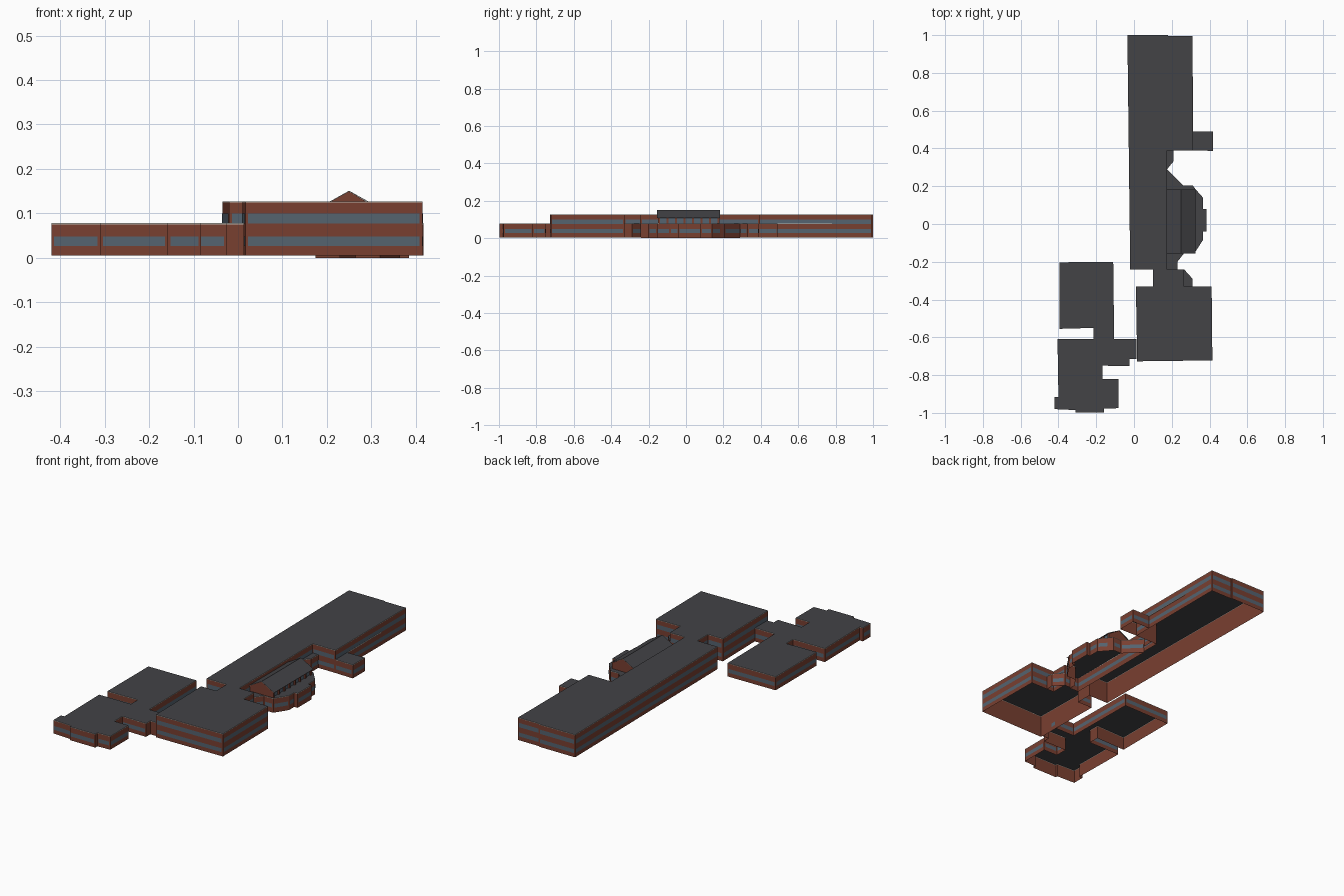
import bpy
import bmesh
from mathutils import Vector

cube = bpy.data.objects.get("Cube")
if cube:
    bpy.data.objects.remove(cube, do_unlink=True)


def material(name, r, g, b):
    m = bpy.data.materials.new(name)
    m.use_nodes = True
    m.diffuse_color = (r, g, b, 1)
    m.node_tree.nodes["Principled BSDF"].inputs["Base Color"].default_value = (r, g, b, 1)
    return m


MATS = [material("red_brick", 0.19, 0.05, 0.03),
        material("blue_grey_glass", 0.09, 0.125, 0.16),
        material("pale_trim", 0.55, 0.53, 0.48),
        material("dark_roof", 0.056, 0.056, 0.062)]
BRICK, GLASS, TRIM, ROOF = range(4)

BASE, LOW, TALL = 0.005, 0.078, 0.127
GROUND_WINDOWS, UPPER_WINDOWS = (0.027, 0.048), (0.077, 0.1)
TRIM_HEIGHT = 0.003


def face(bm, points, mat):
    f = bm.faces.new([bm.verts.new(p) for p in points])
    f.material_index = mat
    return f


def upright(bm, a, b, z0, z1, mat):
    """Vertical rectangle above the plan line a-b."""
    face(bm, [(a.x, a.y, z0), (b.x, b.y, z0), (b.x, b.y, z1), (a.x, a.y, z1)], mat)


def finish(name, bm):
    mesh = bpy.data.meshes.new(name)
    bm.to_mesh(mesh)
    bm.free()
    for m in MATS:
        mesh.materials.append(m)
    obj = bpy.data.objects.new(name, mesh)
    bpy.context.collection.objects.link(obj)
    return obj


def building(name, plan, top, bands, base=BASE, shortest=0.045):
    """Open-bottomed block: brick walls, trim, flat roof and window strips.
    The plan runs counter-clockwise."""
    bm = bmesh.new()
    pts = [Vector(p) for p in plan]
    for a, b in zip(pts, pts[1:] + pts[:1]):
        upright(bm, a, b, base, top - TRIM_HEIGHT, BRICK)
        upright(bm, a, b, top - TRIM_HEIGHT, top, TRIM)
        along = b - a
        if along.length < shortest:
            continue
        along.normalize()
        out = Vector((along.y, -along.x)) * 0.0015
        for z0, z1 in bands:
            upright(bm, a + along * 0.006 + out, b - along * 0.006 + out, z0, z1, GLASS)
    face(bm, [(p.x, p.y, top) for p in pts], ROOF)
    return finish(name, bm)


def box(bm, x0, x1, y0, y1, z0, z1, mat):
    start = len(bm.faces)
    made = bmesh.ops.create_cube(bm, size=1)
    for v in made["verts"]:
        v.co = ((x0 + x1) / 2 + v.co.x * (x1 - x0),
                (y0 + y1) / 2 + v.co.y * (y1 - y0),
                (z0 + z1) / 2 + v.co.z * (z1 - z0))
    bm.faces.ensure_lookup_table()
    for f in bm.faces[start:]:
        f.material_index = mat


# Two-storey wing, connector and south hall
building("tall_wing_and_hall", [
    (-0.02, -0.24), (0.1, -0.24), (0.1, -0.33), (0.01, -0.33), (0.017, -0.727),
    (0.415, -0.722), (0.411, -0.33), (0.265, -0.33), (0.265, -0.24), (0.175, -0.24),
    (0.175, 0.39), (0.31, 0.39), (0.31, 0.995), (0.18, 0.995), (0.18, 1.0), (-0.035, 1.0)],
    TALL, [GROUND_WINDOWS, UPPER_WINDOWS])

# Single-storey west buildings
building("low_west_buildings", [
    (-0.395, -0.555), (-0.215, -0.55), (-0.215, -0.61), (-0.405, -0.61), (-0.4, -0.915),
    (-0.42, -0.915), (-0.42, -0.98), (-0.31, -0.985), (-0.31, -0.997), (-0.158, -0.997),
    (-0.158, -0.978), (-0.083, -0.975), (-0.083, -0.82), (-0.168, -0.82), (-0.168, -0.75),
    (-0.025, -0.752), (-0.025, -0.715), (0.014, -0.715), (0.014, -0.61), (-0.105, -0.61),
    (-0.11, -0.2), (-0.395, -0.203)], LOW, [GROUND_WINDOWS])

# Small east annex and low infill corners
building("east_annex", [(0.31, 0.39), (0.417, 0.387), (0.417, 0.49), (0.31, 0.49)],
         LOW, [GROUND_WINDOWS])
building("north_infill", [(0.175, 0.29), (0.208, 0.33), (0.208, 0.39), (0.175, 0.39)],
         LOW, [GROUND_WINDOWS])
building("south_infill", [(0.265, -0.33), (0.31, -0.33), (0.31, -0.29), (0.265, -0.24)],
         LOW, [GROUND_WINDOWS])

# Faceted entrance pavilion
building("entrance_pavilion", [
    (0.175, -0.24), (0.23, -0.24), (0.23, -0.2), (0.265, -0.155), (0.32, -0.155),
    (0.365, -0.085), (0.365, -0.04), (0.385, -0.04), (0.385, 0.08), (0.365, 0.08),
    (0.365, 0.14), (0.325, 0.185), (0.31, 0.205), (0.26, 0.205), (0.175, 0.29)],
    LOW, [GROUND_WINDOWS], base=0.0, shortest=0.04)

# Gabled clerestory: brick ends, glazed east side with brick piers
SOUTH, NORTH, RIDGE_X, RIDGE_Z, EAVE_Z, HALF = -0.155, 0.183, 0.25, 0.151, 0.109, 0.075
bm = bmesh.new()
for y in (SOUTH + 0.004, NORTH - 0.004):
    face(bm, [(RIDGE_X - HALF, y, LOW), (RIDGE_X + 0.062, y, LOW),
              (RIDGE_X + 0.062, y, EAVE_Z + 0.004), (RIDGE_X, y, RIDGE_Z - 0.002),
              (RIDGE_X - HALF, y, EAVE_Z - 0.002)], BRICK)
upright(bm, Vector((RIDGE_X + 0.06, SOUTH + 0.004)), Vector((RIDGE_X + 0.06, NORTH - 0.004)),
        LOW, EAVE_Z + 0.006, GLASS)
PIERS = 8
for i in range(PIERS):
    y = SOUTH + 0.01 + i * (NORTH - SOUTH - 0.02) / (PIERS - 1)
    box(bm, RIDGE_X + 0.058, RIDGE_X + 0.068, y - 0.005, y + 0.005, LOW, EAVE_Z + 0.003, BRICK)
finish("clerestory_walls", bm)

bm = bmesh.new()
for side in (-1, 1):
    x = RIDGE_X + side * HALF
    quad = [(RIDGE_X, SOUTH, RIDGE_Z), (x, SOUTH, EAVE_Z),
            (x, NORTH, EAVE_Z), (RIDGE_X, NORTH, RIDGE_Z)]
    face(bm, quad if side > 0 else quad[::-1], ROOF)
    for y in (SOUTH, NORTH):
        # pale verge under the roof edge
        face(bm, [(RIDGE_X, y, RIDGE_Z), (x, y, EAVE_Z),
                  (x, y, EAVE_Z - 0.002), (RIDGE_X, y, RIDGE_Z - 0.002)], TRIM)
finish("gable_roof", bm)

# Thin storey ledges on the wing
bm = bmesh.new()
box(bm, 0.309, 0.313, 0.49, 0.78, LOW - TRIM_HEIGHT, LOW, TRIM)
finish("east_ledge", bm)
